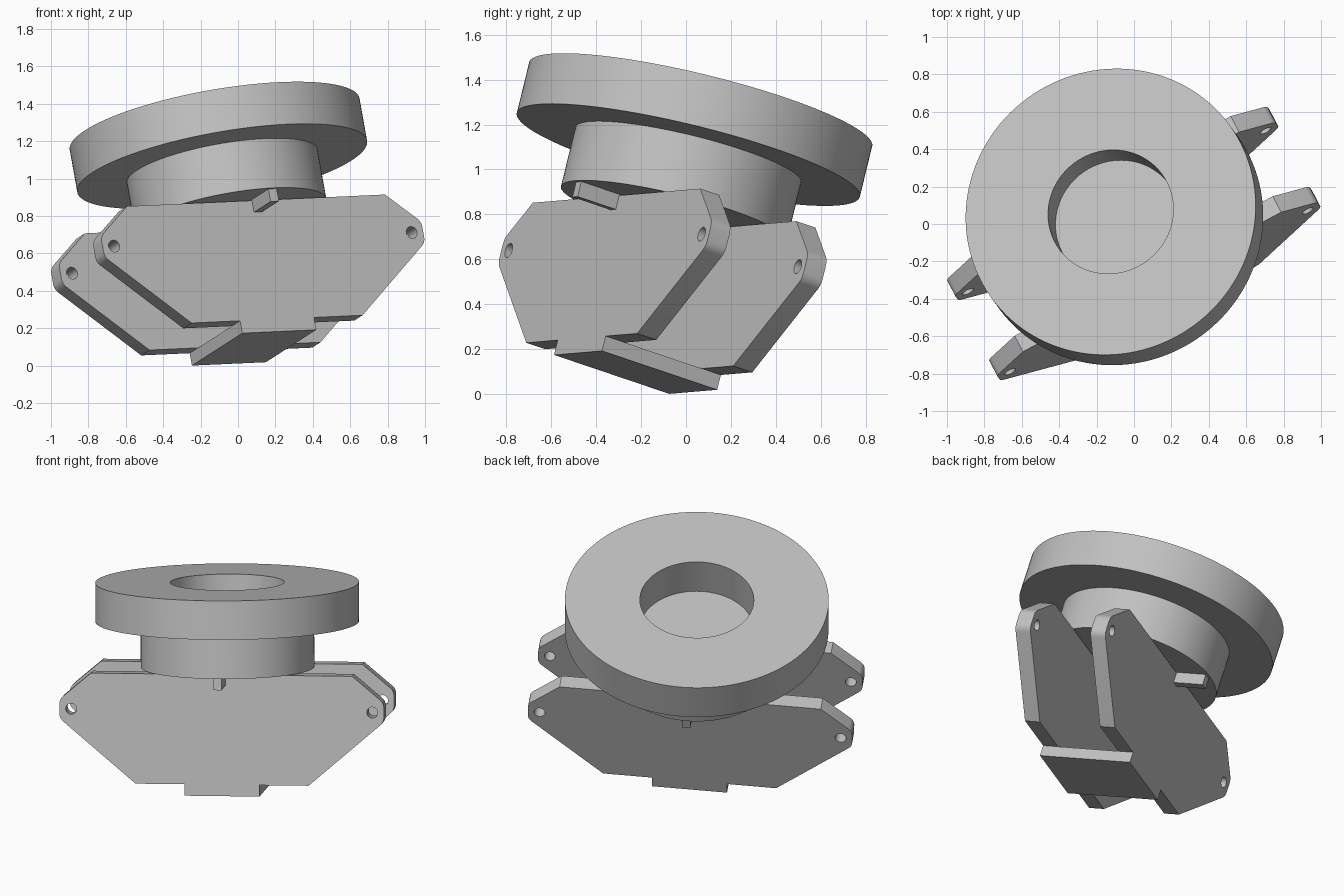
import bpy, bmesh, math
from mathutils import Matrix, Vector

cube = bpy.data.objects.get("Cube")
if cube:
    bpy.data.objects.remove(cube, do_unlink=True)

grey = bpy.data.materials.new("plain_grey")
grey.use_nodes = True
grey.diffuse_color = (0.53, 0.53, 0.53, 1)
grey.node_tree.nodes["Principled BSDF"].inputs["Base Color"].default_value = (0.53, 0.53, 0.53, 1)

# Tilted frame of the whole assembly: x along the plates, y to the back, z up the hub axis
axis = Vector((-0.17, 0.234, 0.957)).normalized()
along = Vector((0.88, 0.475, 0.038))
along = (along - axis * along.dot(axis)).normalized()
back = axis.cross(along)
FRAME = Matrix.Translation((-0.038, -0.054, 0.802)) @ Matrix((along, back, axis)).transposed().to_4x4()


def add_part(name, mesh):
    mesh.transform(FRAME)
    mesh.materials.clear()
    mesh.materials.append(grey)
    obj = bpy.data.objects.new(name, mesh)
    bpy.context.collection.objects.link(obj)
    bpy.ops.object.select_all(action='DESELECT')
    obj.select_set(True)
    bpy.context.view_layer.objects.active = obj
    bpy.ops.object.shade_smooth_by_angle(angle=math.radians(25))
    return obj


def circle(x, y, radius, count):
    step = math.tau / count
    return [(x + radius * math.cos(i * step), y + radius * math.sin(i * step)) for i in range(count)]


def rounded(points, radius, steps=4):
    """Round each corner of an outline that has a radius above zero."""
    out = []
    for i, (p, r) in enumerate(zip(points, radius)):
        p = Vector(p)
        if not r:
            out.append(tuple(p))
            continue
        a = (Vector(points[i - 1]) - p).normalized()
        b = (Vector(points[(i + 1) % len(points)]) - p).normalized()
        half = a.angle(b) / 2
        reach = r / math.tan(half)
        start, end = p + a * reach, p + b * reach
        centre = p + (a + b).normalized() * (r / math.sin(half))
        for k in range(steps + 1):
            d = (start - centre).lerp(end - centre, k / steps)
            out.append(tuple(centre + d.normalized() * r))
    return out


def slab(name, outlines, thickness, place):
    """Extrude an outline with holes."""
    curve = bpy.data.curves.new(name, 'CURVE')
    curve.dimensions = '2D'
    curve.fill_mode = 'BOTH'
    curve.extrude = thickness / 2
    for pts in outlines:
        spline = curve.splines.new('POLY')
        spline.points.add(len(pts) - 1)
        for point, (x, y) in zip(spline.points, pts):
            point.co = (x, y, 0, 1)
        spline.use_cyclic_u = True
    temp = bpy.data.objects.new(name + "_curve", curve)
    bpy.context.collection.objects.link(temp)
    bpy.context.view_layer.update()
    mesh = bpy.data.meshes.new_from_object(temp.evaluated_get(bpy.context.evaluated_depsgraph_get()))
    bpy.data.objects.remove(temp, do_unlink=True)
    bm = bmesh.new()
    bm.from_mesh(mesh)
    bmesh.ops.remove_doubles(bm, verts=bm.verts, dist=1e-5)
    bmesh.ops.recalc_face_normals(bm, faces=bm.faces)
    bm.to_mesh(mesh)
    bm.free()
    mesh.transform(place)
    return add_part(name, mesh)


def box(name, low, high):
    low, high = Vector(low), Vector(high)
    bm = bmesh.new()
    bmesh.ops.create_cube(bm, size=1, matrix=Matrix.Translation((low + high) / 2) @ Matrix.Diagonal((*(high - low), 1)))
    mesh = bpy.data.meshes.new(name)
    bm.to_mesh(mesh)
    bm.free()
    return add_part(name, mesh)


# Hub and the flange ring on top of it
HUB, RING = 0.275, 0.235
slab("hub", [circle(0, 0, 0.518, 96)], HUB, Matrix.Translation((0, 0, HUB / 2)))
slab("flange_ring", [circle(0, 0, 0.787, 128), circle(0, 0, 0.34, 96)], RING,
     Matrix.Translation((0, 0, HUB + RING / 2)))

# Pair of side plates with rounded ends and pin holes
half = [(0.52, -0.668), (0.975, -0.28), (0.975, -0.165), (0.785, -0.005)]
corner = [0, 0.06, 0.06, 0]
outline = rounded(half + [(-x, z) for x, z in reversed(half)], corner + corner[::-1])
holes = [circle(s * 0.905, -0.222, 0.033, 24) for s in (-1, 1)]
upright = Matrix.Rotation(math.pi / 2, 4, 'X')
for name, y in (("front_plate", -0.25), ("back_plate", 0.255)):
    slab(name, [outline] + holes, 0.1, Matrix.Translation((0, y, 0)) @ upright)

# Cross bar under the plates and thin key under the hub
box("cross_bar", (-0.225, -0.3, -0.737), (0.225, 0.305, -0.668))
box("key", (-0.025, -0.5, -0.07), (0.025, 0.5, 0))
